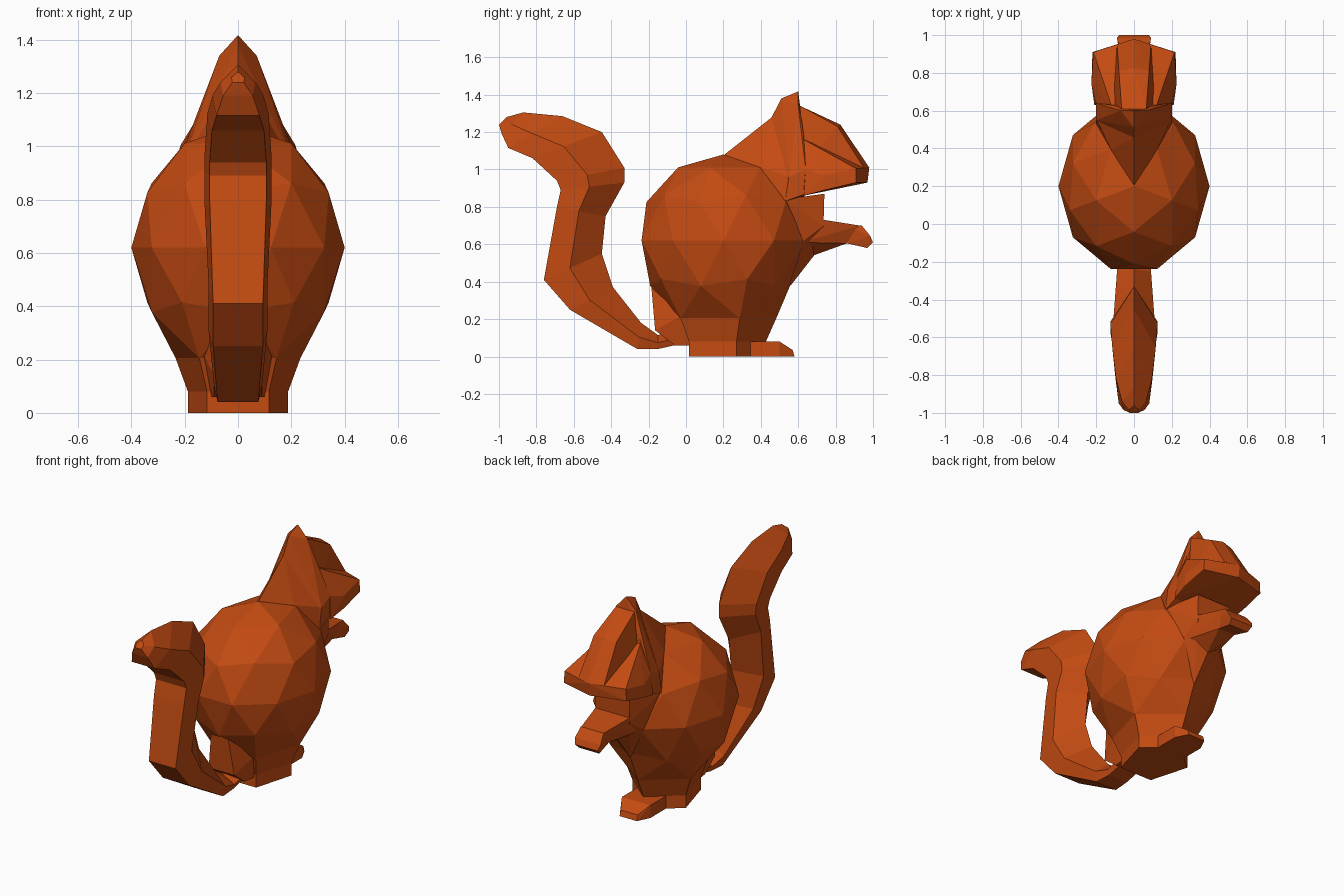
import bpy, bmesh
from math import radians
from mathutils import Matrix

fur = bpy.data.materials.new("orange_fur")
fur.diffuse_color = (0.55, 0.07, 0.006, 1)


def finish(name, bm):
    bmesh.ops.recalc_face_normals(bm, faces=bm.faces)
    mesh = bpy.data.meshes.new(name)
    bm.to_mesh(mesh)
    bm.free()
    mesh.materials.append(fur)
    ob = bpy.data.objects.new(name, mesh)
    bpy.context.collection.objects.link(ob)
    return ob


def hull(name, pts):
    """Faceted solid around half-side points, mirrored over x = 0."""
    bm = bmesh.new()
    for x, y, z in pts:
        bm.verts.new((x, y, z))
        if x:
            bm.verts.new((-x, y, z))
    bmesh.ops.convex_hull(bm, input=bm.verts)
    loose = [v for v in bm.verts if not v.link_faces]
    bmesh.ops.delete(bm, geom=loose, context='VERTS')
    return finish(name, bm)


# Body: stretched icosphere, bottom cap opened and drawn down into a base
bm = bmesh.new()
mat = (Matrix.Translation((0, 0.2, 0.62)) @ Matrix.Diagonal((0.4, 0.46, 0.46, 1))
       @ Matrix.Rotation(radians(-90), 4, 'Z'))
bmesh.ops.create_icosphere(bm, subdivisions=2, radius=1, matrix=mat)
pole = min(bm.verts, key=lambda v: v.co.z)
bmesh.ops.delete(bm, geom=[pole], context='VERTS')
for v in bm.verts:
    if v.co.z < 0.5 and v.co.y > 0.5:      # flatter lower belly
        v.co.y -= 0.04
for z, s in ((0.08, 0.94), (0.0, 1.0)):
    rim = [e for e in bm.edges if e.is_boundary]
    old = {v for e in rim for v in e.verts}
    new = bmesh.ops.extrude_edge_only(bm, edges=rim)["geom"]
    for v in new:
        if isinstance(v, bmesh.types.BMVert):
            v.co.x *= s
            v.co.y = 0.2 + (v.co.y - 0.2) * s
            v.co.z = z
    if z:                                   # flare the upper rim
        for v in old:
            v.co = (v.co.x * 1.17, 0.2 + (v.co.y - 0.2) * 1.17, 0.205)
bmesh.ops.holes_fill(bm, edges=[e for e in bm.edges if e.is_boundary], sides=0)
finish("body", bm)

# Rump joining the body, base and tail root
hull("rump", [(0.06, -0.185, 0.37), (0.09, -0.165, 0.14), (0.09, -0.06, 0.06),
              (0.1, 0.03, 0.06), (0.13, -0.02, 0.22)])

# Foot block at the base
hull("feet", [(0.1, 0.30, 0), (0.1, 0.30, 0.08), (0.1, 0.50, 0), (0.1, 0.50, 0.08),
              (0.06, 0.58, 0), (0.06, 0.57, 0.035)])

# Neck rising to a pointed crest, with a nape blending into the back
hull("neck_and_ears", [(0, 0.36, 1.09), (0, 0.46, 1.28), (0, 0.51, 1.38),
                       (0, 0.60, 1.417), (0.07, 0.60, 1.34), (0.12, 0.63, 1.18),
                       (0.2, 0.64, 1.0), (0.2, 0.55, 0.96), (0.2, 0.64, 0.87),
                       (0.2, 0.53, 0.83), (0, 0.62, 0.83), (0, 0.4, 0.9)])
hull("nape", [(0, 0.2, 1.075), (0, 0.31, 1.095), (0.12, 0.39, 1.015), (0.2, 0.53, 0.83),
              (0, 0.46, 1.28), (0.2, 0.56, 0.96), (0, 0.5, 0.8)])

# Face wedge
hull("face", [(0.065, 0.61, 1.34), (0.08, 0.81, 1.23), (0, 0.825, 1.24),
              (0.09, 0.95, 1.01), (0, 0.98, 1.01), (0.13, 0.62, 1.0)])

# Broad cheeks and jaw
hull("cheeks", [(0.12, 0.63, 1.16), (0.19, 0.77, 1.04), (0.225, 0.74, 0.97),
                (0.215, 0.91, 1.005), (0.22, 0.91, 0.93), (0, 0.98, 1.01),
                (0, 0.97, 0.93), (0.225, 0.74, 0.89), (0.21, 0.63, 0.86),
                (0.2, 0.64, 1.0)])

# Chest below the chin
hull("chest", [(0.2, 0.52, 0.84), (0.12, 0.74, 0.87), (0.12, 0.735, 0.70),
               (0.14, 0.63, 0.62), (0, 0.70, 0.56), (0, 0.56, 0.38), (0.1, 0.45, 0.5)])

# Forearm and drooping paw
hull("forearm", [(0.12, 0.62, 0.73), (0.12, 0.62, 0.61), (0, 0.68, 0.54),
                 (0.08, 0.93, 0.70), (0.06, 0.86, 0.605), (0.12, 0.74, 0.73)])
hull("paw", [(0.07, 0.85, 0.705), (0.06, 0.86, 0.605), (0.08, 0.94, 0.70),
             (0.09, 0.985, 0.645), (0.08, 1.0, 0.61), (0.07, 0.97, 0.58)])

# Tail: stations of (outer y, z), (inner ridge y, z), half width
stations = [
    ((0.04, 0.06), (0.05, 0.15), 0.08), ((-0.06, 0.06), (-0.06, 0.14), 0.08),
    ((-0.15, 0.04), (-0.15, 0.115), 0.08), ((-0.26, 0.04), (-0.24, 0.18), 0.09),
    ((-0.62, 0.25), (-0.39, 0.37), 0.11), ((-0.76, 0.41), (-0.45, 0.55), 0.11),
    ((-0.69, 0.80), (-0.43, 0.75), 0.125), ((-0.67, 0.89), (-0.33, 0.93), 0.125),
    ((-0.69, 0.94), (-0.33, 1.01), 0.125), ((-0.82, 1.06), (-0.45, 1.20), 0.115),
    ((-0.95, 1.115), (-0.66, 1.285), 0.095), ((-0.985, 1.19), (-0.87, 1.305), 0.065),
    ((-1.0, 1.24), (-0.96, 1.28), 0.025),
]
bm = bmesh.new()
rings = []
for (oy, oz), (iy, iz), w in stations:
    ring = []
    for x, t in ((-0.85, 0), (0.85, 0), (1, 0.45), (0, 1), (-1, 0.45)):
        ring.append(bm.verts.new((x * w, oy + (iy - oy) * t, oz + (iz - oz) * t)))
    rings.append(ring)
for a, b in zip(rings, rings[1:]):
    for i in range(5):
        j = (i + 1) % 5
        bm.faces.new((a[i], a[j], b[j], b[i]))
bm.faces.new(rings[0])
bm.faces.new(rings[-1])
finish("tail", bm)
